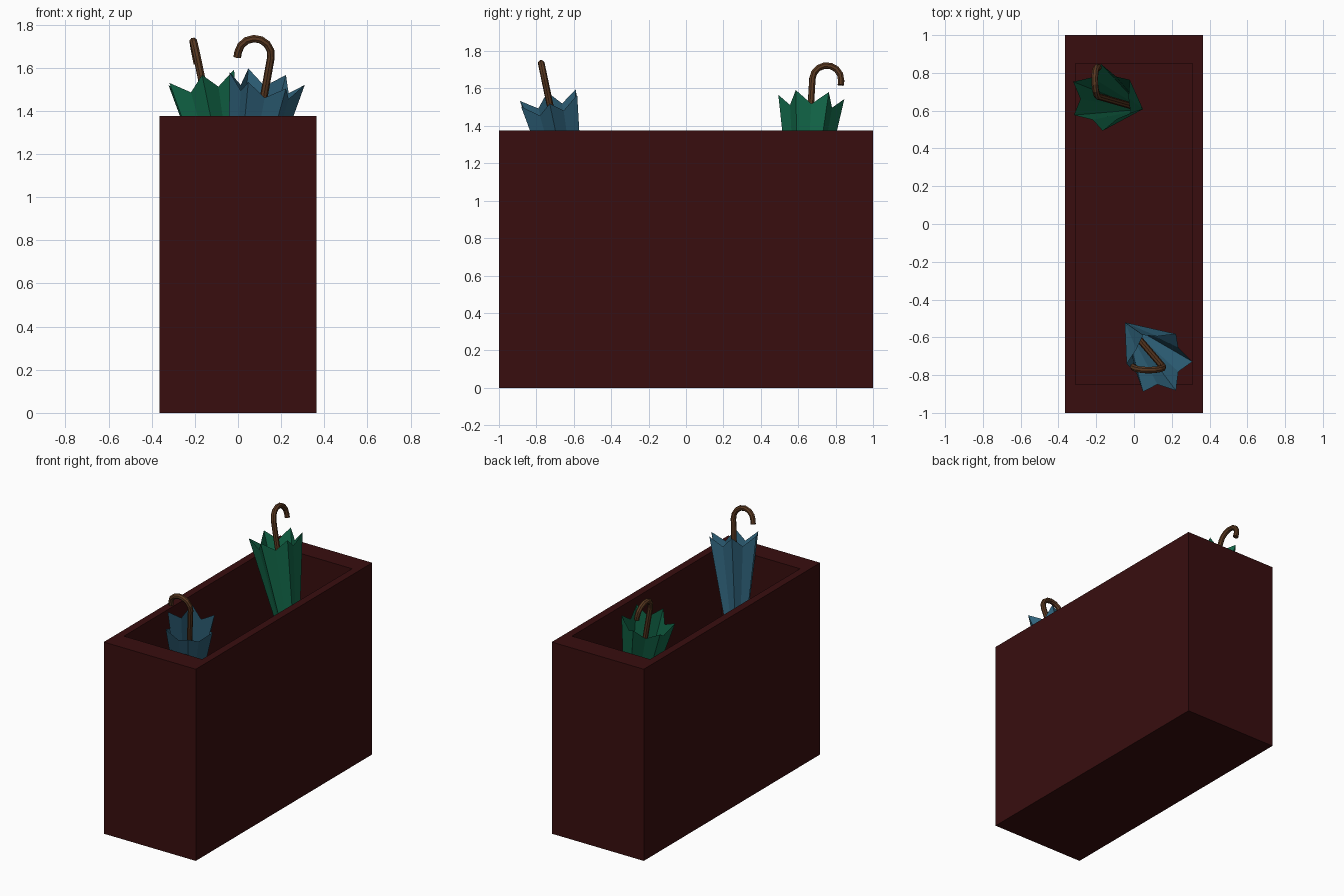
import bpy, bmesh, math
from mathutils import Vector

if "Cube" in bpy.data.objects:
    bpy.data.objects.remove(bpy.data.objects["Cube"])


def material(name, rgb):
    m = bpy.data.materials.new(name)
    m.diffuse_color = (*rgb, 1)
    m.use_nodes = True
    m.node_tree.nodes["Principled BSDF"].inputs["Base Color"].default_value = m.diffuse_color
    return m


MAROON = material("dark maroon wood", (0.040, 0.0042, 0.0045))
BLUE = material("blue fabric", (0.029, 0.125, 0.200))
GREEN = material("green fabric", (0.006, 0.135, 0.065))
BROWN = material("brown wood", (0.100, 0.040, 0.015))


def add_mesh(name, bm, mat):
    me = bpy.data.meshes.new(name)
    bm.to_mesh(me)
    bm.free()
    me.materials.append(mat)
    ob = bpy.data.objects.new(name, me)
    bpy.context.collection.objects.link(ob)
    return ob


def stand():
    """Open box: nested rectangular loops from bottom, up, over the rim, and down inside."""
    bm = bmesh.new()
    loops = []
    for x, y, z in ((0.365, 1, 0), (0.365, 1, 1.375), (0.31, 0.85, 1.375), (0.31, 0.85, 0.48)):
        loops.append([bm.verts.new((x * sx, y * sy, z))
                      for sx, sy in ((-1, -1), (1, -1), (1, 1), (-1, 1))])
    for a, b in zip(loops, loops[1:]):
        for i in range(4):
            j = (i + 1) % 4
            bm.faces.new((a[i], a[j], b[j], b[i]))
    bm.faces.new(loops[0][::-1])
    bm.faces.new(loops[-1])
    add_mesh("umbrella_stand", bm, MAROON)


def umbrella(name, centre, lean, hook_angle, mat):
    centre = Vector(centre)
    axis = Vector((lean[0], lean[1], 1)).normalized()
    # hook direction, square to the shaft
    h = Vector((math.cos(hook_angle), math.sin(hook_angle), 0))
    u = (h - axis * h.dot(axis)).normalized()
    v = axis.cross(u)
    apex = centre - axis * 1.06

    # folded canopy: six-pointed star opening upwards from the apex
    bm = bmesh.new()
    tip = bm.verts.new(apex)
    rim = []
    for i in range(12):
        a = i * math.pi / 6
        r, drop = (0.13, 0.065) if i % 2 else (0.177, 0)
        rim.append(bm.verts.new(centre + (u * math.cos(a) + v * math.sin(a)) * r - axis * drop))
    for i in range(12):
        bm.faces.new((tip, rim[i], rim[(i + 1) % 12]))
    bmesh.ops.recalc_face_normals(bm, faces=bm.faces)
    add_mesh(name + "_canopy", bm, mat)

    # shaft and hooked handle
    R = 0.077
    bend = centre + axis * 0.10
    pts = [apex + axis * 0.12]
    for i in range(8):
        a = math.pi * i / 7
        pts.append(bend + u * (R - R * math.cos(a)) + axis * (R * math.sin(a)))
    pts.append(pts[-1] - axis * 0.025)
    cu = bpy.data.curves.new(name + "_handle", 'CURVE')
    cu.dimensions = '3D'
    cu.bevel_depth = 0.018
    cu.bevel_resolution = 2
    cu.use_fill_caps = True
    sp = cu.splines.new('POLY')
    sp.use_smooth = False
    sp.points.add(len(pts) - 1)
    for p, co in zip(sp.points, pts):
        p.co = (*co, 1)
    cu.materials.append(BROWN)
    ob = bpy.data.objects.new(name + "_handle", cu)
    bpy.context.collection.objects.link(ob)
    bpy.ops.object.select_all(action='DESELECT')
    ob.select_set(True)
    bpy.context.view_layer.objects.active = ob
    bpy.ops.object.convert(target='MESH')


stand()
umbrella("blue_umbrella", (0.135, -0.735, 1.55), (0.18, -0.21), math.radians(180), BLUE)
umbrella("green_umbrella", (-0.17, 0.67, 1.555), (-0.21, 0.06), math.radians(92), GREEN)
